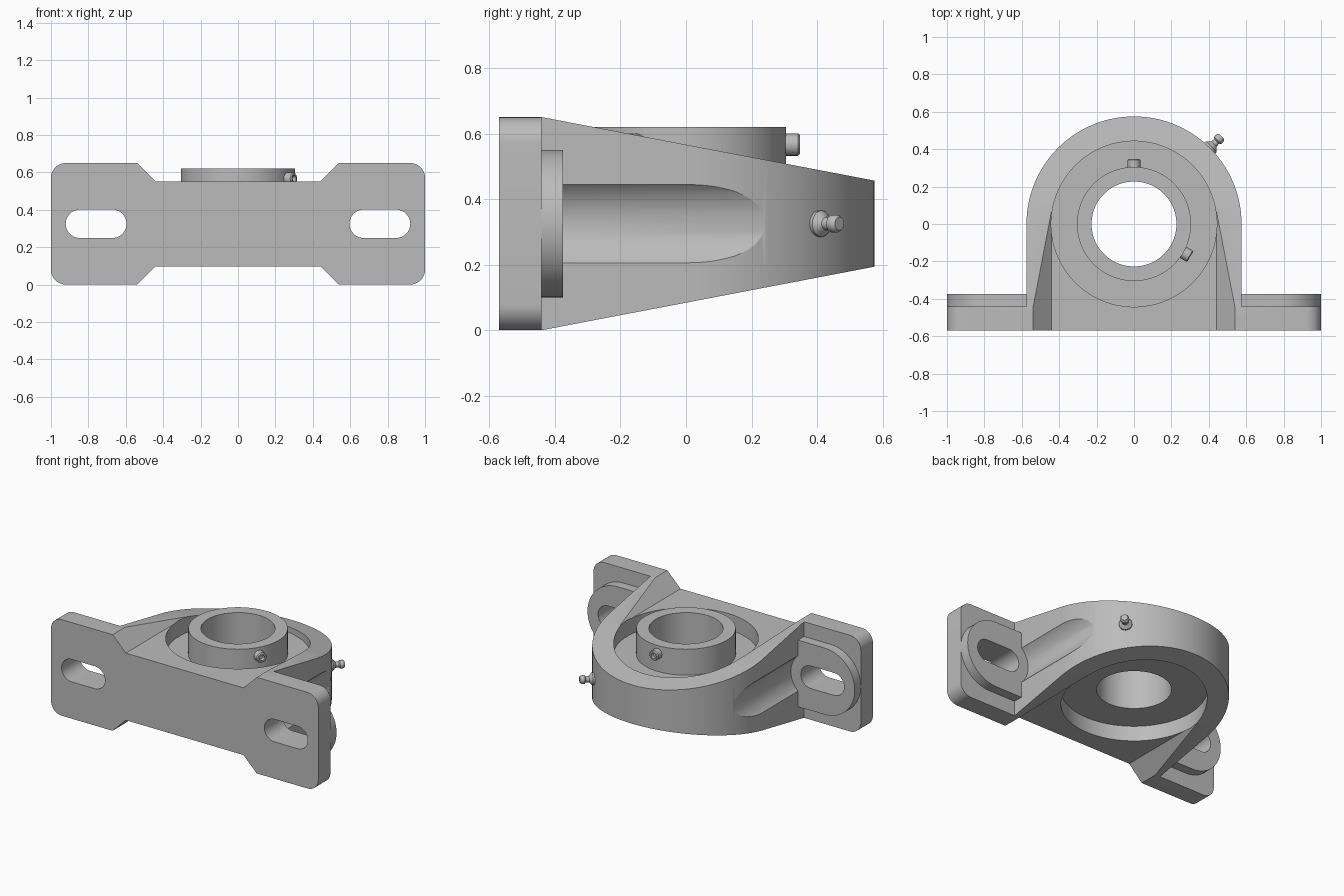
import bpy, bmesh, math
from mathutils import Matrix, Vector

cube = bpy.data.objects.get("Cube")
if cube:
    bpy.data.objects.remove(cube, do_unlink=True)

H = 0.65          # full height
FRONT, BACK = -0.57, -0.44   # foot plate depth

cast = bpy.data.materials.new("cast grey")
cast.use_nodes = True
GREY = (0.5, 0.5, 0.5, 1)
cast.diffuse_color = GREY
cast.node_tree.nodes["Principled BSDF"].inputs["Base Color"].default_value = GREY


def finish(bm, name):
    bmesh.ops.remove_doubles(bm, verts=bm.verts, dist=1e-5)
    bmesh.ops.recalc_face_normals(bm, faces=bm.faces)
    mesh = bpy.data.meshes.new(name)
    bm.to_mesh(mesh)
    bm.free()
    mesh.materials.append(cast)
    obj = bpy.data.objects.new(name, mesh)
    bpy.context.collection.objects.link(obj)
    return obj


def prism(name, pts, plane, lo, hi):
    """Extrude a 2D outline lying in the given plane from lo to hi."""
    place = {"xy": lambda u, v, w: (u, v, w),
             "xz": lambda u, v, w: (u, w, v),
             "yz": lambda u, v, w: (w, u, v)}[plane]
    bm = bmesh.new()
    ends = [[bm.verts.new(place(u, v, w)) for u, v in pts] for w in (lo, hi)]
    for ring in ends:
        bm.faces.new(ring)
    for i in range(len(pts)):
        j = (i + 1) % len(pts)
        bm.faces.new((ends[0][i], ends[0][j], ends[1][j], ends[1][i]))
    return finish(bm, name)


def lathe(name, profile, matrix=Matrix(), steps=32, closed=False):
    """Turn (radius, height) points about local z."""
    bm = bmesh.new()
    rings = []
    for k in range(steps):
        turn = matrix @ Matrix.Rotation(math.tau * k / steps, 4, "Z")
        rings.append([bm.verts.new(turn @ Vector((r, 0, h))) for r, h in profile])
    n = len(profile)
    for k in range(steps):
        a, b = rings[k], rings[(k + 1) % steps]
        for i in range(n if closed else n - 1):
            j = (i + 1) % n
            bm.faces.new((a[i], b[i], b[j], a[j]))
    return finish(bm, name)


def arc(cx, cy, r, start, end, n=24):
    return [(cx + r * math.cos(math.radians(start + (end - start) * i / n)),
             cy + r * math.sin(math.radians(start + (end - start) * i / n)))
            for i in range(n + 1)]


def combine(target, tool, operation):
    mod = target.modifiers.new("cut", "BOOLEAN")
    mod.operation, mod.solver, mod.object = operation, "EXACT", tool
    deps = bpy.context.evaluated_depsgraph_get()
    mesh = bpy.data.meshes.new_from_object(target.evaluated_get(deps))
    target.modifiers.clear()
    target.data = mesh
    bpy.data.objects.remove(tool, do_unlink=True)


def flip(pts, side):
    return [(side * u, v) for u, v in pts]


# Housing: arch outline, thinner toward the back
R = 0.575
housing = prism("housing", arc(0, 0, R, 0, 180, 72) + [(-R, -0.5), (R, -0.5)], "xy", -0.1, 0.8)
TIP = 0.21 
taper = prism("taper", [(-0.6, 0), (BACK, 0), (0.66, TIP), (0.66, H - TIP),
                        (BACK, H), (-0.6, H)], "yz", -1, 1)
combine(housing, taper, "INTERSECT")

# Bolt clearance grooves in both flanks
for side in (1, -1):
    groove = prism("groove", arc(side * 0.684, H / 2, 0.162, 0, 352.5, 47), "xz", -0.41, 0.5)
    combine(housing, groove, "DIFFERENCE")

# Foot plate with rounded corners
c = 0.08
outline = []
for cx, cz, a in ((1 - c, H - c, 0), (c - 1, H - c, 90), (c - 1, c, 180), (1 - c, c, 270)):
    outline += arc(cx, cz, c, a, a + 90, 10)
combine(housing, prism("plate", outline, "xz", FRONT, BACK), "UNION")

# Raised bolt pads and slots
for side in (1, -1):
    pad = arc(0.775, H / 2, 0.225, -90, 90, 32) + [(0.5, 0.55), (0.5, 0.1)]
    combine(housing, prism("pad", flip(pad, side), "xz", -0.5, -0.375), "UNION")
for side in (1, -1):
    slot = arc(0.845, H / 2, 0.076, -90, 90) + arc(0.672, H / 2, 0.076, 90, 270)
    combine(housing, prism("slot", flip(slot, side), "xz", -0.8, -0.2), "DIFFERENCE")

# Sloped channels across the top and bottom
channel = [(-0.44, 0.552), (0.44, 0.552), (0.65, 0.76), (-0.65, 0.76)]
combine(housing, prism("channel", channel, "xz", -0.8, 0.8), "DIFFERENCE")
under = [(x, H - z) for x, z in channel]
combine(housing, prism("channel", under, "xz", -0.8, 0.8), "DIFFERENCE")

# Bearing seat
combine(housing, prism("seat", arc(0, 0, 0.443, 0, 356.25, 95), "xy", -0.2, 1), "DIFFERENCE")

# Bearing with raised inner collar
bearing = lathe("bearing", [(0.227, 0.2), (0.446, 0.2), (0.446, 0.445), (0.305, 0.445),
                            (0.305, 0.62), (0.227, 0.62)], steps=96, closed=True)


def radial(angle, z):
    """Local z points outward from the bore axis."""
    return (Matrix.Translation((0, 0, z)) @ Matrix.Rotation(math.radians(angle), 4, "Z")
            @ Matrix.Rotation(math.pi / 2, 4, "Y"))


# Set screws in the collar
screw = [(0, 0.28), (0.034, 0.28), (0.034, 0.342), (0.028, 0.348),
         (0.018, 0.348), (0.018, 0.325), (0, 0.325)]
screws = [lathe(f"set_screw_{i + 1}", screw, radial(a, 0.566), 24)
          for i, a in enumerate((90, -30))]

# Grease fitting on the arch
fitting = [(0, 0.56), (0.04, 0.56), (0.04, 0.585), (0.02, 0.605), (0.018, 0.625),
           (0.027, 0.632), (0.027, 0.65), (0.02, 0.662), (0, 0.662)]
grease = lathe("grease_fitting", fitting, radial(45, 0.325), 24)

# Smooth curved surfaces, keep edges crisp
bpy.ops.object.select_all(action="DESELECT")
for obj in [housing, bearing, grease] + screws:
    obj.select_set(True)
bpy.context.view_layer.objects.active = housing
bpy.ops.object.shade_smooth_by_angle(angle=math.radians(25))
